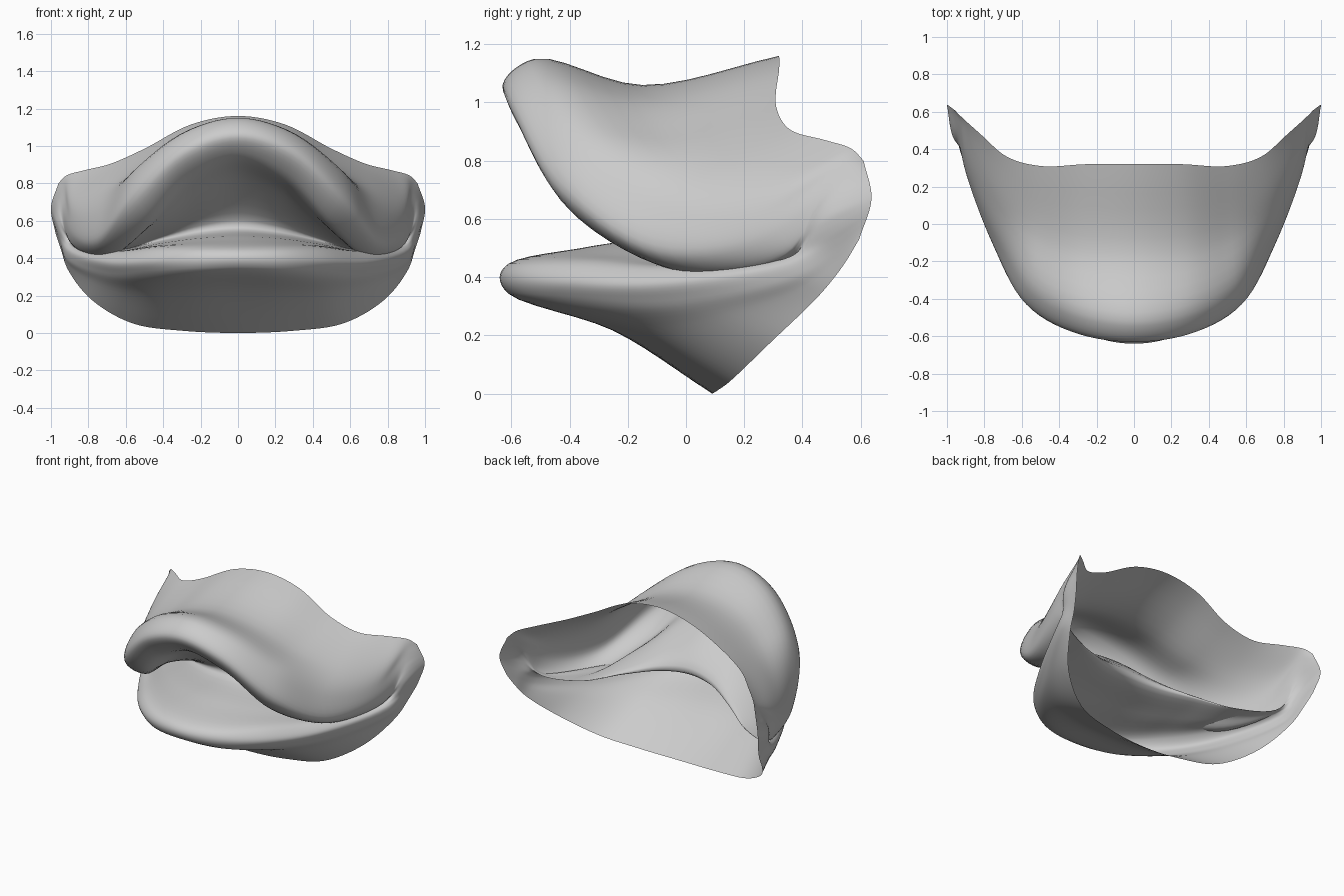
import bpy
from mathutils import Vector as V

if "Cube" in bpy.data.objects:
    bpy.data.objects.remove(bpy.data.objects["Cube"])

# Rails of the right half, running from the centre line to the mouth corner
upper_lip = [
    [(0, .32, 1.16), (.25, .32, 1.115), (.5, .31, .985), (.68, .36, .905), (.82, .48, .87)],     # back edge
    [(0, -.15, 1.06), (.28, -.13, 1.01), (.52, -.05, .88), (.72, .1, .77), (.885, .34, .72)],    # saddle
    [(0, -.52, 1.15), (.28, -.48, 1.075), (.545, -.35, .87), (.725, -.1, .65), (.89, .26, .61)],  # crest
    [(0, -.63, 1.06), (.29, -.59, .97), (.575, -.43, .7), (.755, -.1, .49), (.9, .28, .54)],     # front
    [(0, -.56, .95), (.26, -.5, .84), (.5, -.33, .575), (.7, .04, .408), (.895, .34, .48)],      # underside
]
crease = [(0, -.02, .57), (.2, .01, .55), (.42, .12, .5), (.62, .24, .445), (.86, .365, .465)]
lower_lip = [
    [(0, -.61, .446), (.24, -.56, .446), (.44, -.4, .445), (.655, -.09, .43), (.885, .33, .46)],  # top
    [(0, -.64, .4), (.25, -.588, .395), (.465, -.43, .385), (.69, -.11, .38), (.91, .34, .445)],  # front
    [(0, -.61, .343), (.245, -.56, .335), (.455, -.4, .325), (.69, -.06, .32), (.915, .36, .4)],  # underside
    [(0, .09, 0), (.3, .11, .012), (.56, .16, .05), (.78, .29, .175), (.91, .46, .34)],           # bottom edge
]


def blend(a, b, lift):
    """Rail halfway between two others, lifted most at the centre."""
    return [(V(p) + V(q)) / 2 + V((0, 0, lift * (1 - j / 4)))
            for j, (p, q) in enumerate(zip(a, b))]


def spline(pts, n):
    """Smooth curve through the points, n steps per span."""
    t = [0.0]
    for a, b in zip(pts, pts[1:]):
        t.append(t[-1] + max((b - a).length, 1e-5) ** 0.5)
    slopes = [(pts[i + 1] - pts[i]) / (t[i + 1] - t[i]) for i in range(len(pts) - 1)]
    tan = [slopes[0]]
    for i in range(1, len(pts) - 1):
        h0, h1 = t[i] - t[i - 1], t[i + 1] - t[i]
        tan.append((slopes[i - 1] * h1 + slopes[i] * h0) / (h0 + h1))
    tan.append(slopes[-1])
    out = []
    for i in range(len(pts) - 1):
        h = t[i + 1] - t[i]
        for k in range(n):
            s = k / n
            out.append(pts[i] * (2*s**3 - 3*s**2 + 1) + tan[i] * h * (s**3 - 2*s**2 + s)
                       + pts[i + 1] * (3*s**2 - 2*s**3) + tan[i + 1] * h * (s**3 - s**2))
    return out + [pts[-1]]


rails = (upper_lip + [blend(upper_lip[-1], crease, .06), crease,
                      blend(crease, lower_lip[0], 0)]
         + lower_lip[:3] + [blend(lower_lip[2], lower_lip[3], .05)] + lower_lip[3:])

# Beyond the mouth corner the cheek is one smooth arc, ending on the rounded outer corner
half_n = (len(rails) - 1) // 2
cheek = spline([V((.92, .57, .84)), V((.963, .455, .585)), V((.945, .54, .44))], half_n)
corner = spline([V((.96, .61, .8)), V((1, .637, .67)), V((.975, .595, .53))], half_n)
curves = []
for rail, mid, end in zip(rails, cheek, corner):
    half = [V(p) for p in rail] + [mid, end]
    full = [V((-p.x, p.y, p.z)) for p in reversed(half[1:])] + half
    curves.append(spline(full, 7))

# Loft the profiles across the rails
cols = [spline(list(c), 6) for c in zip(*curves)]
m = len(cols[0])
verts = [p for c in cols for p in c]
faces = [(i*m + j, i*m + j + 1, (i+1)*m + j + 1, (i+1)*m + j)
         for i in range(len(cols) - 1) for j in range(m - 1)]
mesh = bpy.data.meshes.new("lips")
mesh.from_pydata(verts, [], faces)
mesh.flip_normals()
mesh.shade_smooth()
lips = bpy.data.objects.new("lips", mesh)
bpy.context.collection.objects.link(lips)
